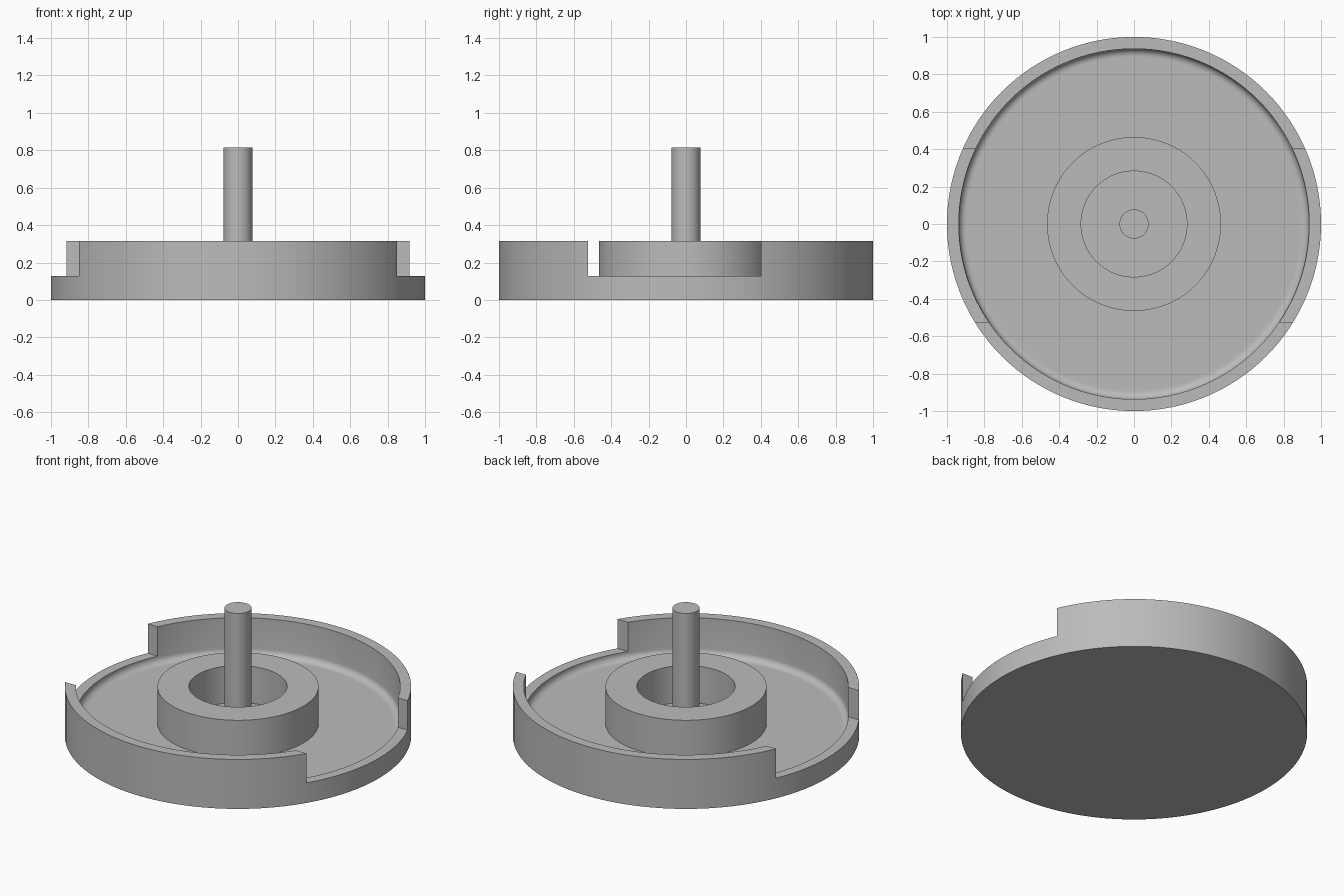
import bpy, bmesh, math
from mathutils import Matrix, Vector

cube = bpy.data.objects.get("Cube")
if cube:
    bpy.data.objects.remove(cube, do_unlink=True)

RIM_TOP, FLOOR, FILLET = 0.315, 0.08, 0.04
OUTER, INNER = 1.0, 0.937

grey = bpy.data.materials.new("plain_grey")
grey.use_nodes = True
colour = (0.5, 0.5, 0.5, 1)
grey.diffuse_color = colour
grey.node_tree.nodes["Principled BSDF"].inputs["Base Color"].default_value = colour


def make_object(name, bm):
    bmesh.ops.recalc_face_normals(bm, faces=bm.faces)
    mesh = bpy.data.meshes.new(name)
    bm.to_mesh(mesh)
    bm.free()
    mesh.materials.append(grey)
    obj = bpy.data.objects.new(name, mesh)
    bpy.context.collection.objects.link(obj)
    return obj


def lathe(name, profile, closed, steps=128):
    """Revolve an (r, z) profile about the z axis."""
    bm = bmesh.new()
    verts = [bm.verts.new((r, 0, z)) for r, z in profile]
    edges = [bm.edges.new(pair) for pair in zip(verts, verts[1:])]
    if closed:
        edges.append(bm.edges.new((verts[-1], verts[0])))
    bmesh.ops.spin(bm, geom=verts + edges, cent=(0, 0, 0), axis=(0, 0, 1),
                   angle=math.tau, steps=steps)
    bmesh.ops.remove_doubles(bm, verts=bm.verts, dist=0.0001)
    return make_object(name, bm)


def select_only(obj):
    bpy.ops.object.select_all(action='DESELECT')
    obj.select_set(True)
    bpy.context.view_layer.objects.active = obj


# Dish with a rounded corner between floor and wall
corner = [(INNER - FILLET + FILLET * math.cos(a), FLOOR + FILLET - FILLET * math.sin(a))
          for a in (math.radians(15 * i) for i in range(7))]
dish = lathe("dish", [(0, 0), (OUTER, 0), (OUTER, RIM_TOP), (INNER, RIM_TOP)]
             + corner + [(INNER - FILLET - 0.01, FLOOR), (0, FLOOR)], closed=False)

# Gap cut through both sides of the wall
back, front, sill = 0.40, -0.525, 0.128
bm = bmesh.new()
bmesh.ops.create_cube(bm, size=1, matrix=Matrix.LocRotScale(
    Vector((0, (back + front) / 2, sill + 0.5)), None, Vector((3, back - front, 1))))
cutter = make_object("gap_cutter", bm)
cutter.hide_render = True
select_only(dish)
cut = dish.modifiers.new("side_gaps", 'BOOLEAN')
cut.operation, cut.solver, cut.object = 'DIFFERENCE', 'EXACT', cutter
bpy.ops.object.modifier_apply(modifier=cut.name)
bpy.data.objects.remove(cutter, do_unlink=True)

# Raised ring and central post standing on the floor
hub = lathe("hub_ring", [(0.465, FLOOR), (0.465, RIM_TOP),
                         (0.283, RIM_TOP), (0.283, FLOOR)], closed=True)
post = lathe("centre_post", [(0, FLOOR), (0.078, FLOOR), (0.078, 0.815), (0, 0.815)],
             closed=False, steps=64)

for obj in (dish, hub, post):
    select_only(obj)
    bpy.ops.object.shade_smooth_by_angle(angle=math.radians(30))
